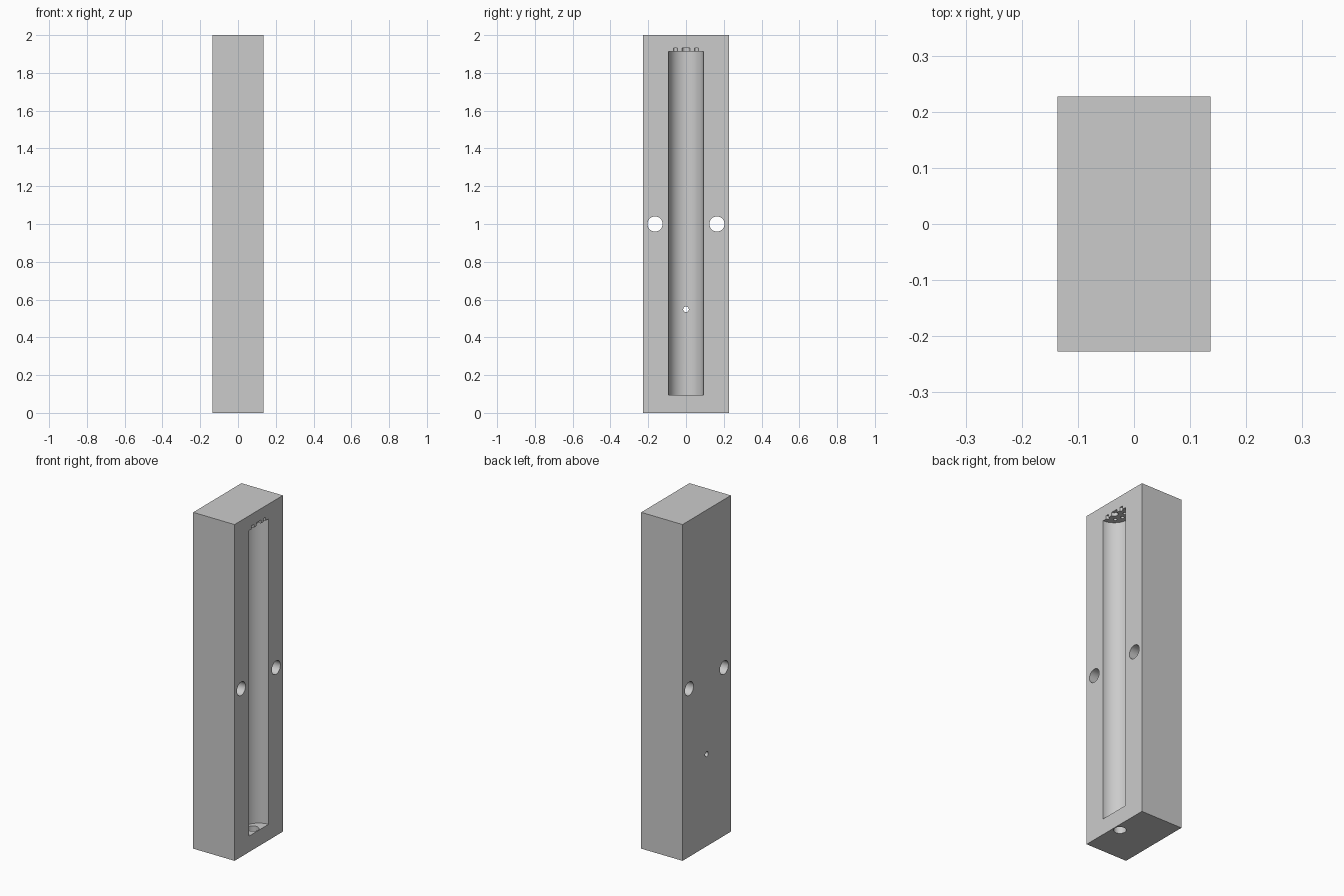
import bpy
import math

cube = bpy.data.objects.get("Cube")
if cube:
    bpy.data.objects.remove(cube, do_unlink=True)

WIDTH, DEPTH, HEIGHT = 0.272, 0.454, 2.0
FACE = WIDTH / 2              # parting face on the left (+x) side
RADIUS = 0.092                # cavity radius
FLOOR, CEILING = 0.095, 1.912

grey = bpy.data.materials.new("plain grey")
grey.use_nodes = True
grey.diffuse_color = (0.6, 0.6, 0.6, 1)
grey.node_tree.nodes["Principled BSDF"].inputs["Base Color"].default_value = (0.6, 0.6, 0.6, 1)

# Solid block
bpy.ops.mesh.primitive_cube_add(size=1, location=(0, 0, HEIGHT / 2))
block = bpy.context.object
block.name = "mould_half"
block.scale = (WIDTH, DEPTH, HEIGHT)
bpy.ops.object.transform_apply(location=True, rotation=True, scale=True)
block.data.materials.append(grey)


def bore(radius, start, length, axis="z", sides=32):
    """Cut a round bore out of the block, from start along an axis."""
    centre = list(start)
    centre["xyz".index(axis)] += length / 2
    turn = (0, math.pi / 2, 0) if axis == "x" else (0, 0, 0)
    bpy.ops.mesh.primitive_cylinder_add(vertices=sides, radius=radius, depth=length,
                                        location=centre, rotation=turn)
    cutter = bpy.context.object
    cutter.hide_render = True
    cutter.data.materials.append(grey)
    cut = block.modifiers.new("bore", "BOOLEAN")
    cut.operation = "DIFFERENCE"
    cut.solver = "EXACT"
    cut.object = cutter
    bpy.context.view_layer.objects.active = block
    bpy.ops.object.modifier_apply(modifier=cut.name)
    bpy.data.objects.remove(cutter, do_unlink=True)


# Half-round cavity in the parting face
bore(RADIUS, (FACE, 0, FLOOR), CEILING - FLOOR, sides=64)

# Pin sockets in the cavity ceiling: one in the middle and a ring around it
bore(0.021, (FACE, 0, CEILING - 0.02), 0.04, sides=24)
for i in range(5):
    angle = math.pi / 2 + i * math.pi / 4
    bore(0.01, (FACE + 0.056 * math.cos(angle), 0.056 * math.sin(angle), CEILING - 0.02),
         0.04, sides=16)

# Filling hole through the bottom
bore(0.034, (0.097, 0, -0.1), FLOOR + 0.15)

# Bolt holes either side of the cavity
for side in (-1, 1):
    bore(0.04, (-0.3, side * 0.164, 1.0), 0.6, axis="x")

# Vent from the back into the cavity
bore(0.015, (-0.3, 0, 0.548), 0.4, axis="x", sides=20)

bpy.ops.object.select_all(action="DESELECT")
block.select_set(True)
bpy.context.view_layer.objects.active = block
bpy.ops.object.shade_smooth_by_angle(angle=math.radians(30))
